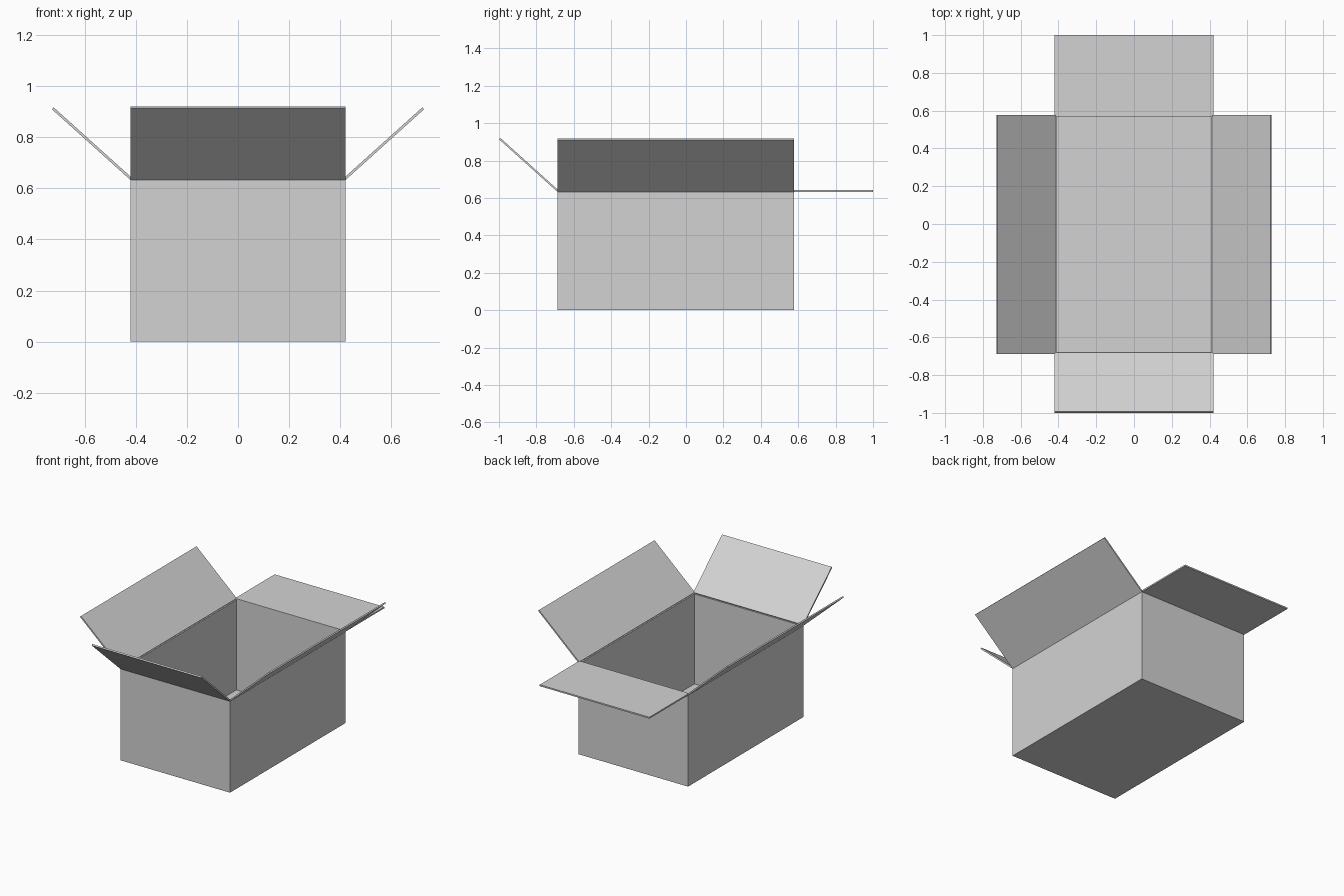
import bpy, bmesh, math
from mathutils import Matrix, Vector

if "Cube" in bpy.data.objects:
    bpy.data.objects.remove(bpy.data.objects["Cube"], do_unlink=True)

HALF_W = 0.42                    # half width of the box
FRONT, BACK = -0.687, 0.577      # outer wall positions along y
HEIGHT = 0.632
CARD = 0.01                      # cardboard thickness
MID = (FRONT + BACK) / 2
DEPTH = BACK - FRONT

card = bpy.data.materials.new("light grey card")
card.use_nodes = True
GREY = (0.65, 0.65, 0.65, 1)
card.diffuse_color = GREY
card.node_tree.nodes["Principled BSDF"].inputs["Base Color"].default_value = GREY


def box_mesh(size, centre):
    bm = bmesh.new()
    bmesh.ops.create_cube(bm, size=1)
    bmesh.ops.scale(bm, vec=size, verts=bm.verts)
    bmesh.ops.translate(bm, vec=centre, verts=bm.verts)
    return bm


def add_object(name, bm):
    mesh = bpy.data.meshes.new(name)
    bm.to_mesh(mesh)
    bm.free()
    mesh.materials.append(card)
    obj = bpy.data.objects.new(name, mesh)
    bpy.context.collection.objects.link(obj)
    return obj


def add_flap(name, hinge, heading, width, length, tilt):
    """Panel hinged on its lower edge, heading outwards and tilted upwards."""
    bm = box_mesh((length, width, CARD), (length / 2, 0, CARD / 2))
    turn = (Matrix.Rotation(math.radians(heading), 4, 'Z')
            @ Matrix.Rotation(-math.radians(tilt), 4, 'Y'))
    bm.transform(Matrix.Translation(Vector(hinge)) @ turn)
    return add_object(name, bm)


# Open carton body, thickened inwards
bm = box_mesh((2 * HALF_W, DEPTH, HEIGHT), (0, MID, HEIGHT / 2))
top = [f for f in bm.faces if f.normal.z > 0.9]
bmesh.ops.delete(bm, geom=top, context='FACES_ONLY')
body = add_object("box_body", bm)
shell = body.modifiers.new("card thickness", 'SOLIDIFY')
shell.thickness = CARD
shell.offset = -1
shell.use_even_offset = True

# Side flaps, raised outwards
for name, side, heading in (("left_flap", 1, 0), ("right_flap", -1, 180)):
    add_flap(name, (side * HALF_W, MID, HEIGHT), heading, DEPTH, 0.415, 42)

# Front flap raised, back flap lying level
add_flap("front_flap", (0, FRONT, HEIGHT), -90, 2 * HALF_W, 0.421, 42)
add_flap("back_flap", (0, BACK - CARD, HEIGHT), 90, 2 * HALF_W, 1 - BACK + CARD, 0)
